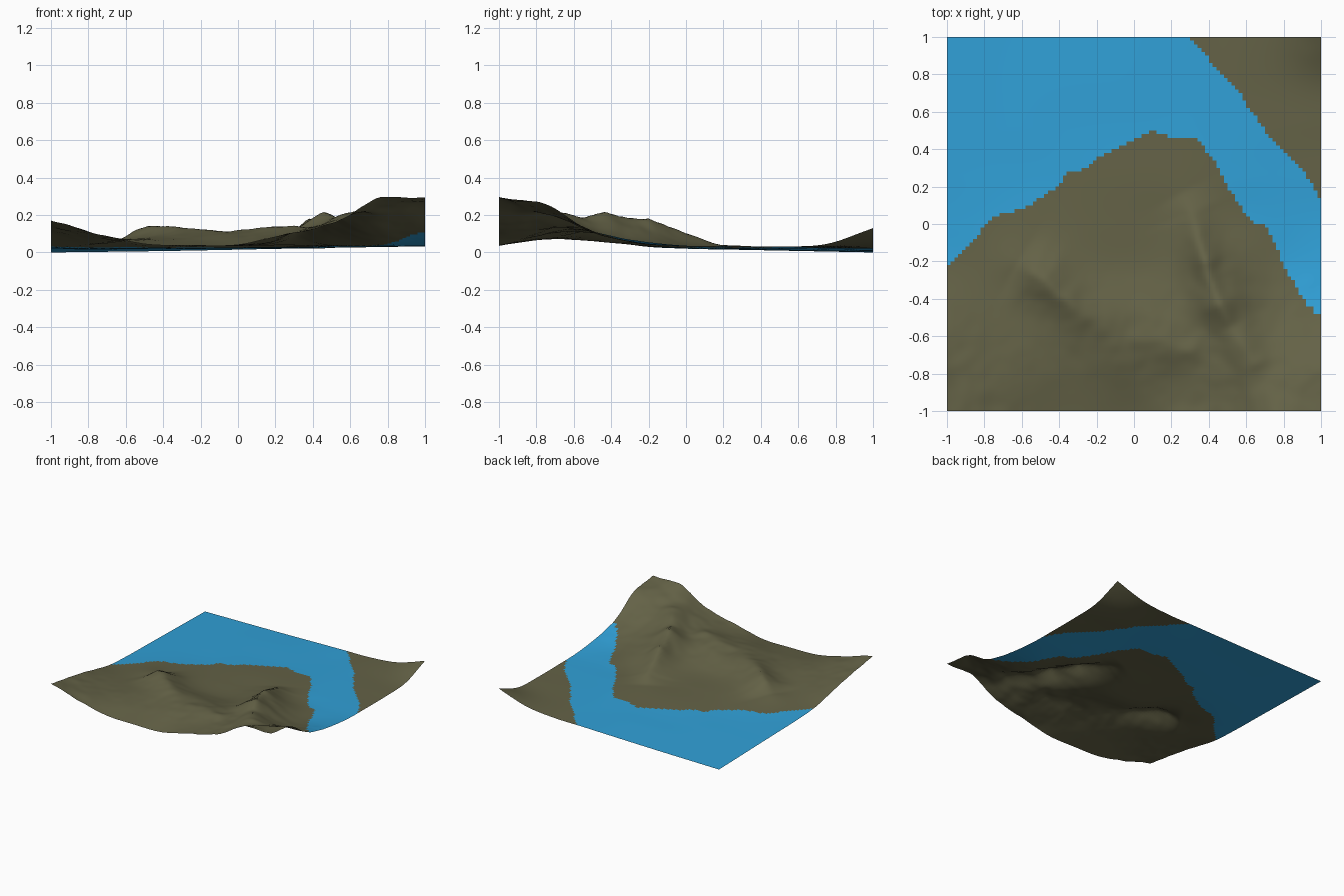
import bpy, bmesh, math
from mathutils import Vector, noise

if "Cube" in bpy.data.objects:
    bpy.data.objects.remove(bpy.data.objects["Cube"])

N = 100  # cells per side

# Coarse heights, rows from y=-1 to y=1, columns from x=-1 to x=1
BASE = [
    [.170, .100, .045, .037, .040, .095, .155, .285, .295],
    [.130, .085, .070, .070, .085, .090, .150, .205, .255],
    [.085, .060, .060, .080, .095, .095, .125, .105, .115],
    [.035, .036, .045, .045, .045, .055, .085, .050, .062],
    [.020, .026, .034, .035, .036, .036, .036, .033, .036],
    [.015, .018, .022, .028, .034, .035, .032, .031, .032],
    [.010, .013, .017, .020, .024, .027, .029, .030, .032],
    [.005, .008, .012, .016, .020, .022, .026, .030, .045],
    [.000, .003, .006, .010, .015, .020, .024, .050, .130],
]
# Ridge crests (x, y, height)
EAST_RIDGE = [(.25, .16, .04), (.31, .05, .085), (.35, -.1, .14), (.38, -.2, .18),
              (.41, -.32, .185), (.46, -.43, .215), (.52, -.55, .19), (.65, -.75, .22)]
WEST_RIDGE = [(-.62, -.22, .06), (-.55, -.26, .12), (-.48, -.3, .145), (-.4, -.38, .14),
              (-.3, -.47, .13), (-.15, -.56, .125), (-.05, -.62, .11), (.1, -.62, .135),
              (.3, -.68, .14)]
# Shorelines (x, y)
SOUTH_SHORE = [(-1, -.22), (-.9, -.13), (-.75, .04), (-.58, .09), (-.4, .21), (-.35, .28),
               (-.3, .27), (-.15, .38), (0, .45), (.1, .5), (.2, .46), (.33, .46), (.42, .35),
               (.5, .2), (.6, .05), (.66, 0), (.71, -.01), (.8, -.22), (.9, -.4), (1, -.5)]
NORTH_SHORE = [(.3, 1), (.4, .88), (.5, .77), (.55, .72), (.65, .57), (.7, .5),
               (.8, .38), (.9, .29), (.95, .22), (1, .12)]


def spline(v, t):
    """Catmull-Rom through evenly spaced values, t in cells."""
    i = min(int(t), len(v) - 2)
    f = t - i
    b, c = v[i], v[i + 1]
    a = v[i - 1] if i > 0 else 2 * b - c
    d = v[i + 2] if i + 2 < len(v) else 2 * c - b
    return b + .5 * f * (c - a + f * (2 * a - 5 * b + 4 * c - d + f * (3 * (b - c) + d - a)))


def line_y(line, x):
    for (x0, y0), (x1, y1) in zip(line, line[1:]):
        if x0 <= x <= x1:
            return y0 + (y1 - y0) * (x - x0) / (x1 - x0)
    return 9


def ridge(h, x, y, crest, width):
    """Raise the ground to a crest line with a soft falloff."""
    best, top = 9, 0
    p = Vector((x, y))
    for a, b in zip(crest, crest[1:]):
        pa, ab = Vector(a[:2]), Vector(b[:2]) - Vector(a[:2])
        t = max(0, min(1, (p - pa).dot(ab) / ab.length_squared))
        d = (p - pa - ab * t).length
        if d < best:
            best, top = d, a[2] + (b[2] - a[2]) * t
    return h + max(0, top - h) * math.exp(-(best / width) ** 1.5)


def height(x, y):
    u, v = (x + 1) * 4, (y + 1) * 4
    h = spline([spline(row, u) for row in BASE], v)
    h = ridge(h, x, y, EAST_RIDGE, .11)
    h = ridge(h, x, y, WEST_RIDGE, .13)
    # erosion roughness on the hills only
    rough = max(0, min(1, (h - .045) / .08)) * (1 if y < .3 else .3)
    h += .010 * rough * noise.noise(Vector((x * 6, y * 6, 3)))
    h += .005 * rough * noise.noise(Vector((x * 14, y * 14, 7)))
    return max(0, h)


def material(name, rgb):
    m = bpy.data.materials.new(name)
    m.diffuse_color = (*rgb, 1)
    m.use_nodes = True
    m.node_tree.nodes["Principled BSDF"].inputs["Base Color"].default_value = m.diffuse_color
    return m


# Terrain sheet
bm = bmesh.new()
grid = [[bm.verts.new((-1 + 2 * i / N, -1 + 2 * j / N, height(-1 + 2 * i / N, -1 + 2 * j / N)))
         for i in range(N + 1)] for j in range(N + 1)]
for j in range(N):
    for i in range(N):
        f = bm.faces.new((grid[j][i], grid[j][i + 1], grid[j + 1][i + 1], grid[j + 1][i]))
        f.smooth = True
        # water between the two shores
        c = f.calc_center_median()
        f.material_index = int(line_y(SOUTH_SHORE, c.x) < c.y < line_y(NORTH_SHORE, c.x))
mesh = bpy.data.meshes.new("terrain")
bm.to_mesh(mesh)
bm.free()
mesh.materials.append(material("olive land", (.127, .122, .062)))
mesh.materials.append(material("blue water", (.03, .352, .68)))
bpy.context.collection.objects.link(bpy.data.objects.new("terrain", mesh))
